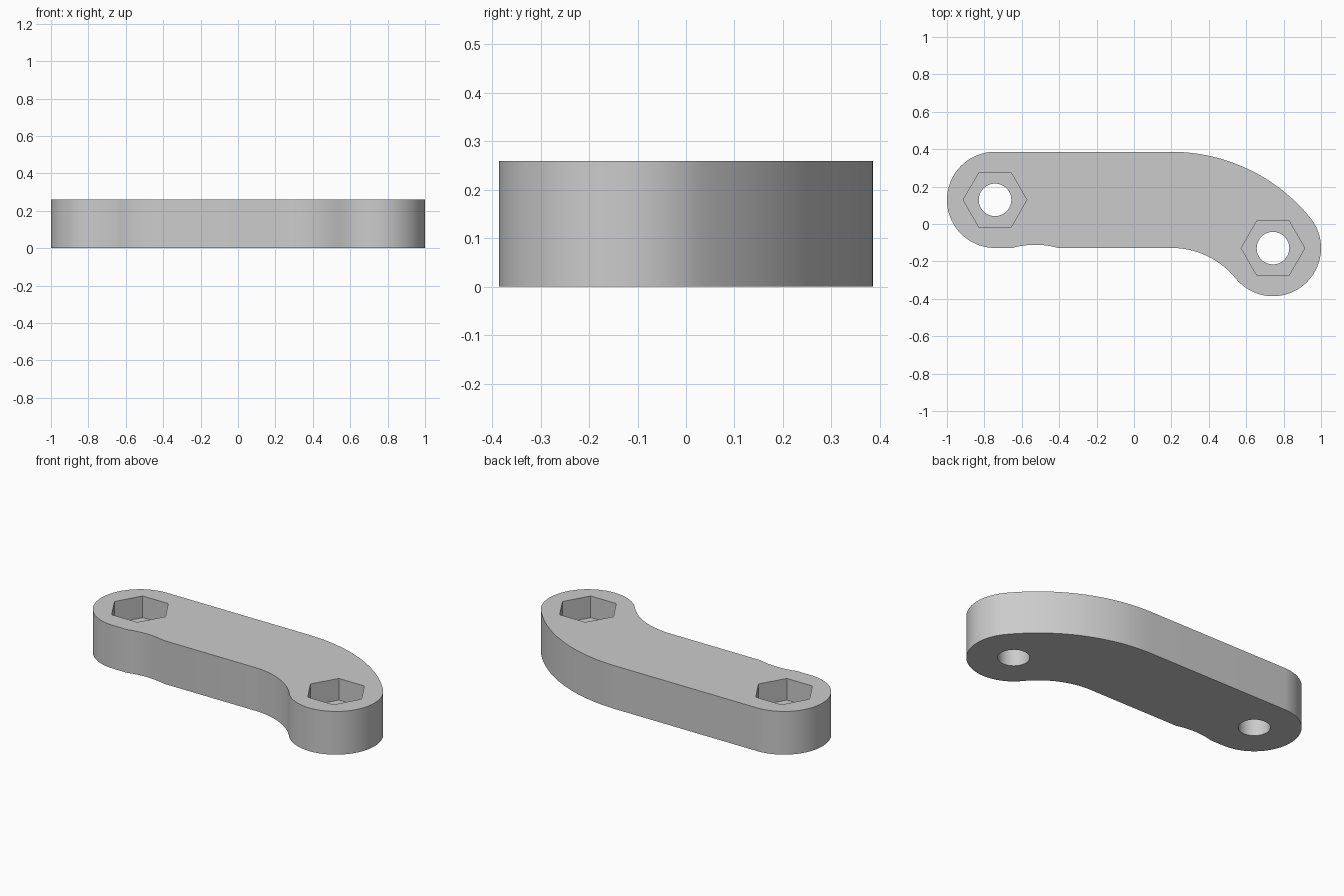
import bpy
import bmesh
from math import cos, sin, pi, radians, atan2, acos, hypot

if "Cube" in bpy.data.objects:
    bpy.data.objects.remove(bpy.data.objects["Cube"], do_unlink=True)

HEIGHT = 0.26
END_X, END_Y, END_R = 0.743, 0.129, 0.257   # rounded ends, mirrored through the origin
BEND_X = 0.2                                # where the straight bar starts to bend
POCKET_DEPTH = 0.13

grey = bpy.data.materials.new("light grey")
grey.use_nodes = True
colour = (0.6, 0.6, 0.6, 1)
grey.diffuse_color = colour
grey.node_tree.nodes["Principled BSDF"].inputs["Base Color"].default_value = colour


def arc(cx, cy, r, start, end, steps):
    """Points on an arc, angles in radians."""
    return [(cx + r * cos(start + (end - start) * i / steps),
             cy + r * sin(start + (end - start) * i / steps)) for i in range(steps + 1)]


def prism(name, outline, z0, z1):
    """Upright solid from a flat counter-clockwise outline."""
    bm = bmesh.new()
    base = bm.faces.new([bm.verts.new((x, y, z0)) for x, y in outline])
    top = bmesh.ops.extrude_face_region(bm, geom=[base])["geom"]
    bmesh.ops.translate(bm, vec=(0, 0, z1 - z0),
                        verts=[v for v in top if isinstance(v, bmesh.types.BMVert)])
    bmesh.ops.remove_doubles(bm, verts=bm.verts, dist=0.0005)
    bmesh.ops.recalc_face_normals(bm, faces=bm.faces)
    mesh = bpy.data.meshes.new(name)
    bm.to_mesh(mesh)
    bm.free()
    mesh.materials.append(grey)
    obj = bpy.data.objects.new(name, mesh)
    bpy.context.collection.objects.link(obj)
    return obj


# Bend: outer arc is tangent to the right end, inner arc shares its centre
top_y, bottom_y = END_Y + END_R, END_Y - END_R
dx, drop = END_X - BEND_X, top_y + END_Y
outer_r = (dx ** 2 + drop ** 2 - END_R ** 2) / (2 * (drop - END_R))
inner_r = outer_r - 2 * END_R
bend_y = top_y - outer_r
to_end = atan2(-END_Y - bend_y, dx)
dist = hypot(dx, -END_Y - bend_y)
# angles at which the inner arc meets the right end
inner_stop = to_end + acos((inner_r ** 2 + dist ** 2 - END_R ** 2) / (2 * inner_r * dist))
end_start = to_end + pi - acos((END_R ** 2 + dist ** 2 - inner_r ** 2) / (2 * END_R * dist))

# Shallow relief in the lower edge
relief_x, relief_half, relief_rise = -0.528, 0.122, 0.017
relief_r = (relief_half ** 2 + relief_rise ** 2) / (2 * relief_rise)
sweep = atan2(relief_half, relief_r - relief_rise)

outline = arc(-END_X, END_Y, END_R, pi / 2, 3 * pi / 2, 48)
outline += arc(relief_x, bottom_y + relief_rise - relief_r, relief_r,
               pi / 2 + sweep, pi / 2 - sweep, 12)
outline += arc(BEND_X, bend_y, inner_r, pi / 2, inner_stop, 24)
outline += arc(END_X, -END_Y, END_R, end_start - 2 * pi, to_end, 56)
outline += arc(BEND_X, bend_y, outer_r, to_end, pi / 2, 32)[1:]
link = prism("curved_link", outline, 0, HEIGHT)

# Bolt holes with hexagonal nut pockets at both ends
for side in (-1, 1):
    x, y = side * END_X, -side * END_Y
    cutters = [
        prism("bolt_hole_cutter", arc(x, y, 0.087, 0, 2 * pi, 48)[:-1], -0.1, HEIGHT + 0.1),
        prism("nut_pocket_cutter", arc(x, y, 0.17, 0, 2 * pi, 6)[:-1],
              HEIGHT - POCKET_DEPTH, HEIGHT + 0.1),
    ]
    for cutter in cutters:
        cutter.hide_render = True
        bpy.ops.object.select_all(action="DESELECT")
        bpy.context.view_layer.objects.active = link
        link.select_set(True)
        cut = link.modifiers.new("cut", "BOOLEAN")
        cut.operation = "DIFFERENCE"
        cut.solver = "EXACT"
        cut.object = cutter
        bpy.ops.object.modifier_apply(modifier=cut.name)
        bpy.data.objects.remove(cutter, do_unlink=True)

bpy.ops.object.select_all(action="DESELECT")
link.select_set(True)
bpy.context.view_layer.objects.active = link
bpy.ops.object.shade_smooth_by_angle(angle=radians(25))
